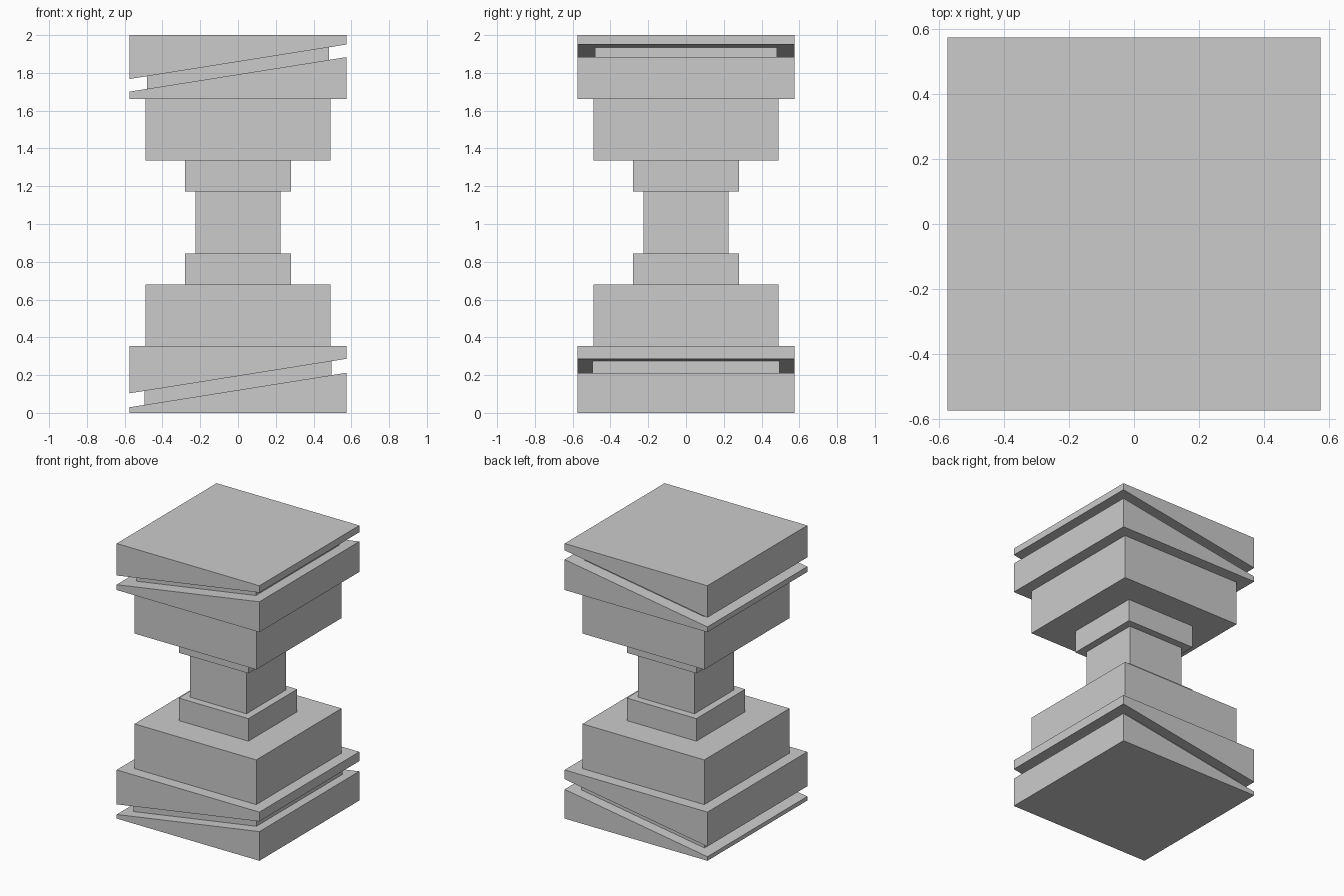
import bpy
import bmesh

if "Cube" in bpy.data.objects:
    bpy.data.objects.remove(bpy.data.objects["Cube"])

W = 0.574      # half width of the wide end blocks
SLOPE = 0.159  # rise of the slanted grooves along x


def square_loft(name, rings):
    """Closed square column through rings of (half width, height at centre, slope in x)."""
    bm = bmesh.new()
    loops = []
    for h, z, s in rings:
        loops.append([bm.verts.new((x * h, y * h, z + s * x * h))
                      for x, y in ((-1, -1), (1, -1), (1, 1), (-1, 1))])
    for a, b in zip(loops, loops[1:]):
        for i in range(4):
            j = (i + 1) % 4
            bm.faces.new((a[i], a[j], b[j], b[i]))
    bm.faces.new(loops[0][::-1])
    bm.faces.new(loops[-1])
    bmesh.ops.recalc_face_normals(bm, faces=bm.faces)
    mesh = bpy.data.meshes.new(name)
    bm.to_mesh(mesh)
    bm.free()
    obj = bpy.data.objects.new(name, mesh)
    bpy.context.collection.objects.link(obj)
    return obj


def groove(core, low, high):
    """Slanted slot running round a wide block, down to a narrower core."""
    return [(W, low, SLOPE), (core, low, SLOPE), (core, high, SLOPE), (W, high, SLOPE)]


def steps(*levels):
    """Straight tiers given as (half width, bottom, top)."""
    return [(h, z, 0) for h, z0, z1 in levels for z in (z0, z1)]


# base block, stepped shaft and top block as one continuous skin
rings = [(W, 0, 0)] + groove(0.495, 0.121, 0.195) + [(W, 0.354, 0)]
rings += steps((0.49, 0.354, 0.679), (0.28, 0.679, 0.843), (0.226, 0.843, 1.172),
               (0.28, 1.172, 1.336), (0.49, 1.336, 1.662))
rings += [(W, 1.662, 0)] + groove(0.481, 1.792, 1.859) + [(W, 2, 0)]
square_loft("stepped_column", rings)
